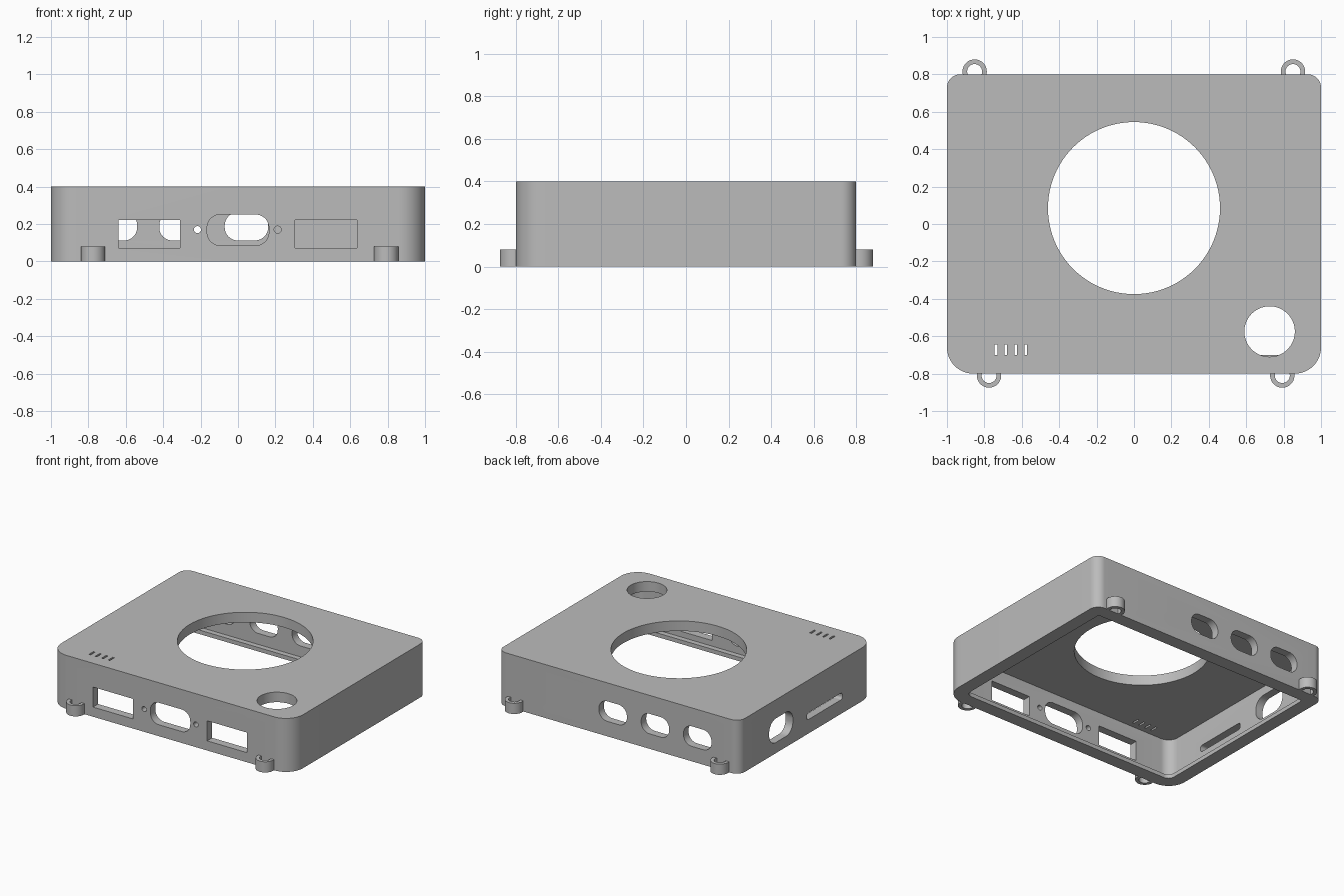
import bpy, bmesh, math
from mathutils import Matrix

old = bpy.data.objects.get("Cube")
if old:
    bpy.data.objects.remove(old, do_unlink=True)

grey = bpy.data.materials.new("plain_grey")
grey.use_nodes = True
COLOR = (0.5, 0.5, 0.5, 1)
grey.diffuse_color = COLOR
grey.node_tree.nodes["Principled BSDF"].inputs["Base Color"].default_value = COLOR


def rounded(w, h, r_low, r_high, seg=12):
    """Rounded rectangle centred on the origin, own radius for low and high corners."""
    pts = []
    for sx, sy, start, r in ((1, -1, -90, r_low), (1, 1, 0, r_high),
                             (-1, 1, 90, r_high), (-1, -1, 180, r_low)):
        if r <= 0:
            pts.append((sx * w / 2, sy * h / 2))
            continue
        for i in range(seg + 1):
            a = math.radians(start + 90 * i / seg)
            pts.append((sx * (w / 2 - r) + r * math.cos(a), sy * (h / 2 - r) + r * math.sin(a)))
    return pts


def circle(r, seg=64):
    return [(r * math.cos(2 * math.pi * i / seg), r * math.sin(2 * math.pi * i / seg))
            for i in range(seg)]


def prism(name, pts, depth, loc, rot=None):
    """Extrude an outline along z from 0 to depth, turn it, then place it."""
    bm = bmesh.new()
    face = bm.faces.new([bm.verts.new((x, y, 0)) for x, y in pts])
    ext = bmesh.ops.extrude_face_region(bm, geom=[face])
    for v in ext["geom"]:
        if isinstance(v, bmesh.types.BMVert):
            v.co.z = depth
    bmesh.ops.remove_doubles(bm, verts=bm.verts, dist=1e-5)
    bmesh.ops.recalc_face_normals(bm, faces=bm.faces)
    bm.transform(Matrix.Translation(loc) @ (rot or Matrix()))
    mesh = bpy.data.meshes.new(name)
    bm.to_mesh(mesh)
    bm.free()
    mesh.materials.append(grey)
    obj = bpy.data.objects.new(name, mesh)
    bpy.context.collection.objects.link(obj)
    return obj


def cut(target, cutter):
    """Subtract the cutter and throw it away."""
    cutter.hide_render = True
    mod = target.modifiers.new("cut", 'BOOLEAN')
    mod.operation = 'DIFFERENCE'
    mod.solver = 'EXACT'
    mod.object = cutter
    bpy.context.view_layer.objects.active = target
    bpy.ops.object.modifier_apply(modifier=mod.name)
    bpy.data.objects.remove(cutter, do_unlink=True)


def smooth(obj):
    bpy.ops.object.select_all(action='DESELECT')
    obj.select_set(True)
    bpy.context.view_layer.objects.active = obj
    bpy.ops.object.shade_smooth_by_angle(angle=math.radians(30))


W, D, H = 2.0, 1.6, 0.4
WALL, RIM, ROOF = 0.06, 0.1, 0.075
R_FRONT, R_BACK = 0.14, 0.07

# Case shell, open below, with an inner lip around the bottom rim
shell = prism("case_shell", rounded(W, D, R_FRONT, R_BACK), H, (0, 0, 0))
cut(shell, prism("cavity", rounded(W - 2 * WALL, D - 2 * WALL, R_FRONT - WALL, 0.03),
                 H - ROOF - 0.03, (0, 0, 0.03)))
cut(shell, prism("opening", rounded(W - 2 * RIM, D - 2 * RIM, 0.05, 0.02), 0.2, (0, 0, -0.1)))

# Openings in the lid: large round, small round, four slits
cut(shell, prism("large_hole", circle(0.46, 96), 0.4, (0, 0.085, 0.25)))
cut(shell, prism("small_hole", circle(0.135), 0.4, (0.725, -0.575, 0.25)))
for i in range(4):
    cut(shell, prism("slit", rounded(0.014, 0.055, 0, 0), 0.4, (-0.738 + 0.053 * i, -0.672, 0.25)))

# Openings in the front and back walls
upright = Matrix.Rotation(math.radians(90), 4, 'X')
for x in (-0.475, 0.47):
    cut(shell, prism("port", rounded(0.33, 0.15, 0, 0), 0.3, (x, -0.65, 0.147), upright))
cut(shell, prism("front_oval", rounded(0.33, 0.165, 0.07, 0.07), 0.3, (0, -0.65, 0.168), upright))
for x in (-0.217, 0.212):
    cut(shell, prism("pin_hole", circle(0.019, 24), 0.3, (x, -0.65, 0.17), upright))
for x in (-0.655, -0.305, 0.045):
    cut(shell, prism("back_oval", rounded(0.232, 0.15, 0.07, 0.07), 0.3, (x, 0.95, 0.187), upright))

# Openings in the side wall
sideways = Matrix.Rotation(math.radians(90), 4, 'Z') @ upright
cut(shell, prism("side_oval", rounded(0.28, 0.18, 0.08, 0.08), 0.3, (-1.1, 0.305, 0.17), sideways))
cut(shell, prism("side_slot", rounded(0.42, 0.05, 0.02, 0.02), 0.3, (-1.1, -0.21, 0.13), sideways))
smooth(shell)

# Mounting loops along the bottom edge
for name, x, y in (("front_right_loop", -0.775, -0.81), ("front_left_loop", 0.793, -0.81),
                   ("back_right_loop", -0.852, 0.815), ("back_left_loop", 0.85, 0.815)):
    loop = prism(name, circle(0.065, 48), 0.08, (x, y, 0))
    cut(loop, prism("loop_hole", circle(0.04, 48), 0.2, (x, y, -0.05)))
    # Trim the part that would poke inside the shell
    inner = math.copysign(D / 2 - 0.03, y)
    cut(loop, prism("trim", rounded(0.3, 0.2, 0, 0), 0.3,
                    (x, inner - math.copysign(0.1, y), -0.1)))
    smooth(loop)
